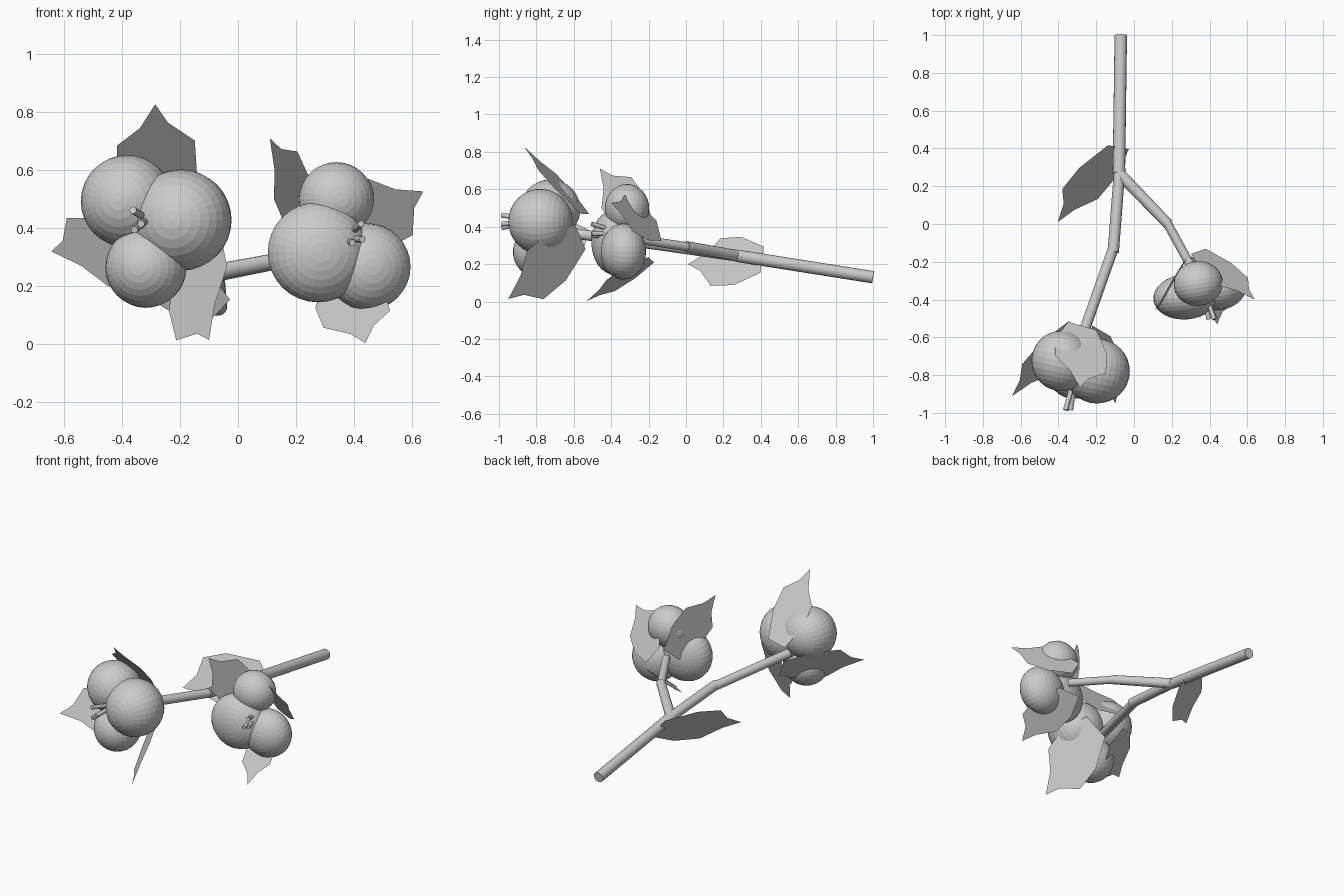
import bpy, bmesh, math
from mathutils import Vector, Matrix

if "Cube" in bpy.data.objects:
    bpy.data.objects.remove(bpy.data.objects["Cube"])


def new_object(name, bm):
    mesh = bpy.data.meshes.new(name)
    bm.to_mesh(mesh)
    bm.free()
    ob = bpy.data.objects.new(name, mesh)
    bpy.context.collection.objects.link(ob)
    return ob


def rod(name, a, b, r1, r2, sides=16):
    a, b = Vector(a), Vector(b)
    bm = bmesh.new()
    rot = (b - a).to_track_quat('Z', 'Y').to_matrix().to_4x4()
    bmesh.ops.create_cone(bm, cap_ends=True, segments=sides, radius1=r1, radius2=r2,
                          depth=(b - a).length, matrix=Matrix.Translation((a + b) / 2) @ rot)
    for f in bm.faces:
        f.smooth = len(f.verts) == 4
    return new_object(name, bm)


def lobe(name, center, radii, turn):
    # cotton lobe: ellipsoid with its pole facing along the boll axis
    bm = bmesh.new()
    bmesh.ops.create_uvsphere(bm, u_segments=32, v_segments=16, radius=1)
    bmesh.ops.rotate(bm, verts=bm.verts, matrix=Matrix.Rotation(math.pi / 2, 3, 'X'))
    bmesh.ops.scale(bm, verts=bm.verts, vec=radii)
    bmesh.ops.rotate(bm, verts=bm.verts, matrix=Matrix.Rotation(turn, 3, 'Z'))
    bmesh.ops.translate(bm, verts=bm.verts, vec=center)
    return new_object(name, bm)


# shared ragged leaf outline: (along, across)
LEAF = [(1, 0), (.84, .16), (.7, .5), (.4, .52), (.05, .3),
        (0, -.25), (.3, -.5), (.57, -.5), (.76, -.2)]


def leaf(name, base, tip, width):
    base, tip, width = Vector(base), Vector(tip), Vector(width)
    bm = bmesh.new()
    pts = [bm.verts.new(base + (tip - base) * t + width * s) for t, s in LEAF]
    mid = bm.verts.new(base.lerp(tip, .45))
    for i, p in enumerate(pts):
        bm.faces.new((mid, p, pts[(i + 1) % len(pts)]))
    bmesh.ops.dissolve_limit(bm, angle_limit=.02, verts=bm.verts, edges=bm.edges)
    return new_object(name, bm)


# woody stem and its two forks
fork = (-.08, .27, .245)
rod("main_stem", (-.07, 1, .13), fork, .033, .033)
rod("left_branch_lower", (-.075, .30, .24), (-.11, -.15, .305), .03, .03)
rod("left_branch_upper", (-.11, -.13, .30), (-.29, -.64, .37), .028, .028)
rod("right_branch_lower", fork, (.18, .0, .295), .031, .028)
rod("right_branch_upper", (.165, .025, .29), (.31, -.24, .33), .024, .024)

# cotton lobes of both bolls
lobe("left_boll_upper", (-.383, -.725, .493), (.16, .16, .16), -.2)
lobe("left_boll_side", (-.197, -.778, .428), (.175, .172, .175), -.2)
lobe("left_boll_lower", (-.318, -.785, .265), (.14, .14, .14), -.2)
lobe("right_boll_upper", (.34, -.315, .50), (.13, .118, .128), .15)
lobe("right_boll_side", (.276, -.385, .317), (.174, .12, .173), .1)
lobe("right_boll_lower", (.448, -.335, .267), (.149, .12, .15), .15)

# small stamens at the front of each boll
for i, (x, z) in enumerate([(-.363, .462), (-.358, .395), (-.335, .415)]):
    rod(f"left_stamen_{i}", (-.31, -.80, .43), (x, -.985, z), .013, .013, 8)
for i, (x, z) in enumerate([(.425, .415), (.43, .362), (.395, .35)]):
    rod(f"right_stamen_{i}", (.365, -.33, .365), (x, -.505, z), .012, .012, 8)

# bracts around each boll, and the single stem leaf
leaf("left_bract_top", (-.28, -.53, .46), (-.286, -.866, .828), (.27, -.05, -.03))
leaf("left_bract_side", (-.30, -.53, .31), (-.645, -.91, .32), (-.10, .11, .235))
leaf("left_bract_bottom", (-.17, -.56, .36), (-.10, -.95, .014), (-.185, .14, -.21))
leaf("right_bract_top", (.26, -.22, .36), (.11, -.46, .71), (.10, .19, .12))
leaf("right_bract_side", (.33, -.14, .38), (.64, -.40, .527), (.113, .074, -.213))
leaf("right_bract_bottom", (.36, -.18, .23), (.44, -.53, .003), (-.24, .09, -.03))
leaf("stem_leaf", (-.08, .417, .23), (-.404, .01, .20), (.23, 0, -.25))
